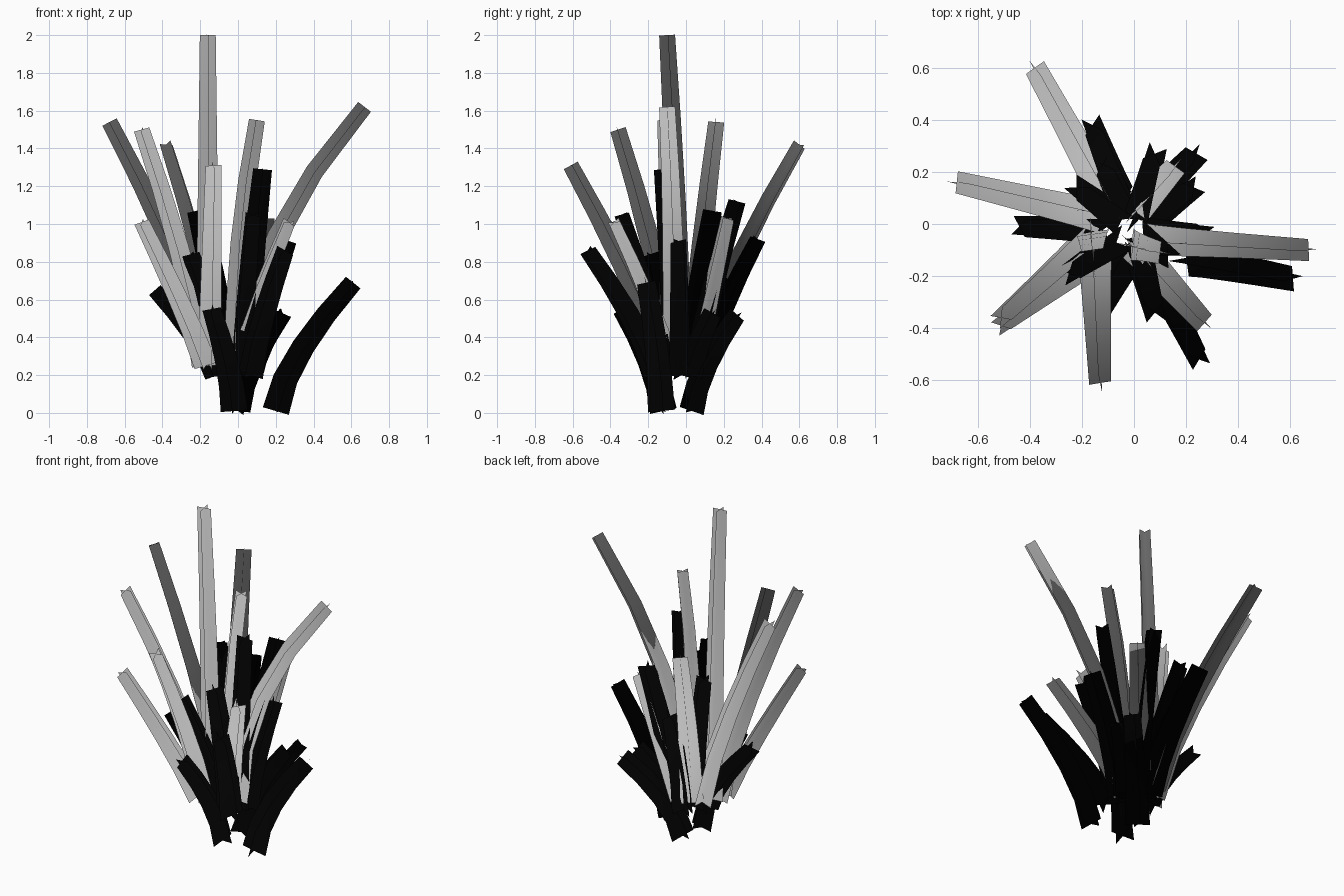
import bpy, bmesh, math
from mathutils import Vector, Matrix

if "Cube" in bpy.data.objects:
    bpy.data.objects.remove(bpy.data.objects["Cube"])

dark = bpy.data.materials.new("dark_leaf")
dark.diffuse_color = (0, 0, 0, 1)
dark.use_nodes = True
dark.node_tree.nodes["Principled BSDF"].inputs["Base Color"].default_value = dark.diffuse_color
grey = bpy.data.materials.new("grey_leaf")
grey.diffuse_color = (0.5, 0.5, 0.5, 1)
grey.use_nodes = True
grey.node_tree.nodes["Principled BSDF"].inputs["Base Color"].default_value = grey.diffuse_color


def leaf(name, base, tip, bend, w0, w1, spin, mat, n=5):
    """Two crossed ribbons rising from base to tip, leaning out by a power curve."""
    base, tip = Vector(base), Vector(tip)
    pts = []
    for i in range(n):
        t = i / (n - 1)
        p = base.lerp(tip, t ** bend)
        p.z = base.z + (tip.z - base.z) * t
        pts.append(p)
    side0 = Vector((base.y - tip.y, tip.x - base.x, 0)).normalized()
    bm = bmesh.new()
    rows = []
    for i, p in enumerate(pts):
        t = (pts[min(i + 1, n - 1)] - pts[max(i - 1, 0)]).normalized()
        side = Matrix.Rotation(math.radians(spin), 3, t) @ side0
        side = (side - t * side.dot(t)).normalized()
        h = (w0 + (w1 - w0) * i / (n - 1)) / 2
        rows.append([[bm.verts.new(p + d * s * h) for s in (-1, 0, 1)]
                     for d in (side, t.cross(side))])
    for a, b in zip(rows, rows[1:]):
        for k in range(2):
            for j in range(2):
                f = bm.faces.new((a[k][j], a[k][j + 1], b[k][j + 1], b[k][j]))
                f.smooth = True
                f.normal_update()
                if f.normal.z < 0:
                    f.normal_flip()
    me = bpy.data.meshes.new(name)
    bm.to_mesh(me)
    bm.free()
    me.materials.append(mat)
    # foliage shading: normals point up and outward from the clump
    me.normals_split_custom_set_from_vertices(
        [Vector((v.co.x * 2, v.co.y * 2, .9)).normalized() for v in me.vertices])
    bpy.context.collection.objects.link(bpy.data.objects.new(name, me))


# Tall light leaves: base x y, tip x y z, bend
light = [
    (-.16, -.03, -.16, -.1, 2, 1.5),
    (.04, -.06, .67, -.1, 1.62, 1.9),
    (-.13, .03, -.68, .16, 1.54, 1.25),
    (-.18, -.06, -.51, -.36, 1.5, 1.3),
    (-.17, -.15, -.51, -.39, 1.01, 1.1),
    (-.15, -.12, -.13, -.61, 1.31, 1.2),
    (0, -.08, .27, -.38, 1.01, 1.2),
    (-.01, -.08, .1, -.11, 1.55, 2.2),
    (-.09, .07, -.38, .6, 1.42, 1.3),
    (0, .05, .16, .22, 1.03, 1),
]
for i, (bx, by, x, y, z, bend) in enumerate(light):
    spin = 40 if i in (3, 4) else 8
    leaf(f"light_leaf_{i + 1}", (bx, by, .25), (x, y, z), bend, .13, .085, spin, grey)

# Broad dark leaves: tip only, each rooted near the middle
low = [(.25, -.52, .86), (-.44, -.01, .65), (-.16, .38, .92), (.13, -.12, 1.29),
       (.08, .27, 1.12), (.08, -.34, 1.05), (-.25, -.19, .84), (.27, -.04, .91),
       (-.22, .14, 1.07), (.23, .14, .53), (-.12, .23, .7)]
for i, (x, y, z) in enumerate(low):
    leaf(f"dark_leaf_{i + 1}", (x * .27, y * .27 - .02, .2), (x, y, z),
         1.3, .145, .1, 38, dark)

# Dark leaves that reach the ground: root x y, tip x y z
foot = [(.2, -.13, .61, -.21, .69), (0, .03, .24, .27, .52), (-.02, -.12, -.14, -.34, .55)]
for i, (bx, by, x, y, z) in enumerate(foot):
    leaf(f"foot_leaf_{i + 1}", (bx, by, .01), (x, y, z), 1.5, .145, .1, 20, dark)
